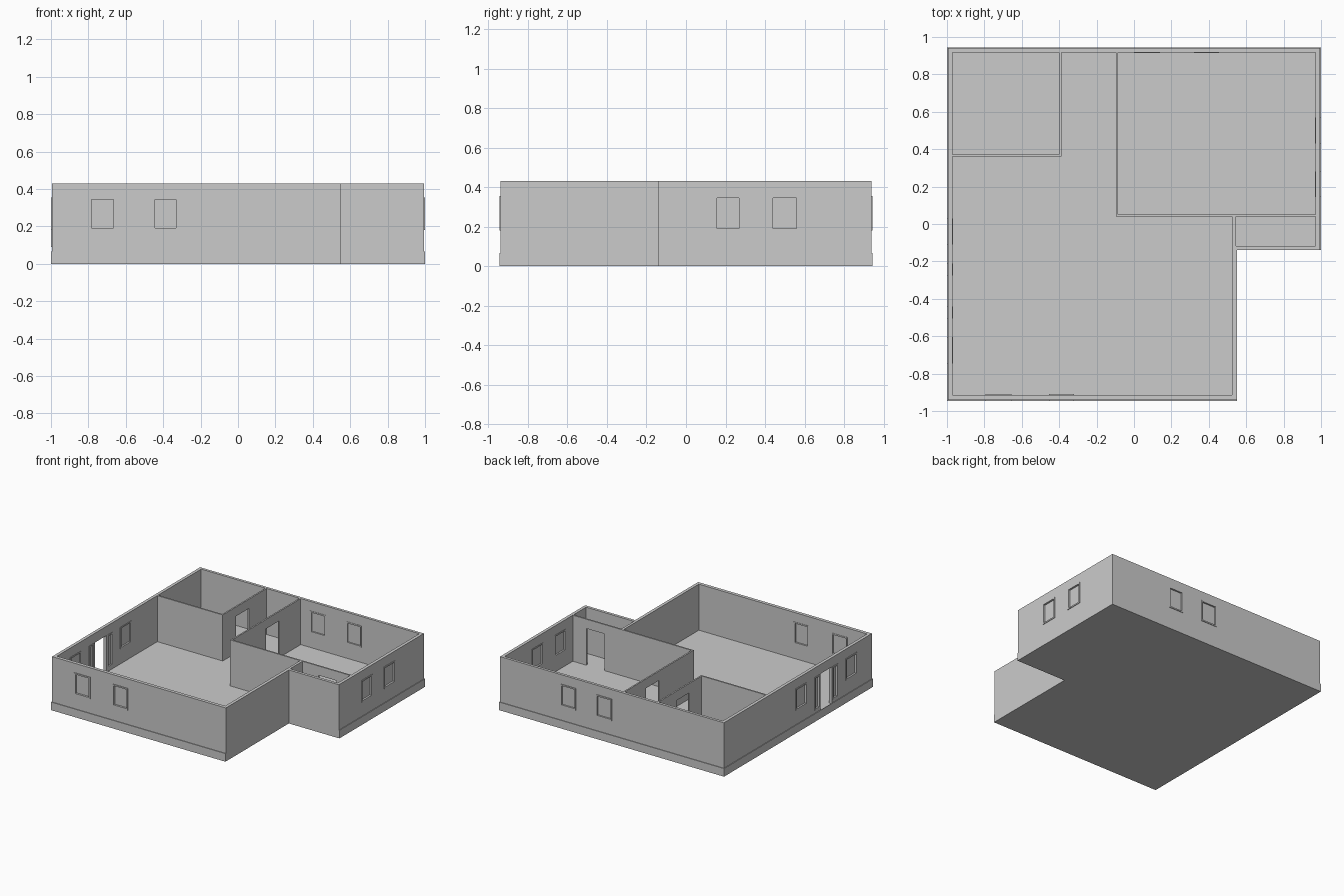
import bpy, bmesh

if "Cube" in bpy.data.objects:
    bpy.data.objects.remove(bpy.data.objects["Cube"])

H, FLOOR = 0.43, 0.06           # wall top, floor level
X, Y, LIP = 0.995, 0.94, 0.005  # outer wall faces, trim projection


def add_prism(bm, pts, z0, z1):
    face = bm.faces.new([bm.verts.new((x, y, z0)) for x, y in pts])
    ext = bmesh.ops.extrude_face_region(bm, geom=[face])
    for v in ext["geom"]:
        if isinstance(v, bmesh.types.BMVert):
            v.co.z = z1


def add_box(bm, x0, x1, y0, y1, z0, z1):
    add_prism(bm, [(x0, y0), (x1, y0), (x1, y1), (x0, y1)], z0, z1)


def finish(name, bm):
    bmesh.ops.recalc_face_normals(bm, faces=bm.faces)
    mesh = bpy.data.meshes.new(name)
    bm.to_mesh(mesh)
    bm.free()
    ob = bpy.data.objects.new(name, mesh)
    bpy.context.collection.objects.link(ob)
    return ob


# windows: wall, start, end, bottom, top
WZ = (0.18, 0.355)
windows = [("front", -0.795, -0.655, *WZ), ("front", -0.455, -0.32, *WZ),
           ("back", 0.0, 0.14, *WZ), ("back", 0.32, 0.455, *WZ),
           ("right", 0.145, 0.28, *WZ), ("right", 0.43, 0.57, *WZ),
           ("left", -0.11, 0.03, *WZ), ("left", -0.745, -0.605, *WZ),
           ("left", -0.275, -0.21, 0.09, 0.355),   # door sidelights
           ("left", -0.505, -0.44, 0.09, 0.355)]
# outer and inner faces of each outside wall
FACES = {"front": (-Y, -0.913), "back": (Y, 0.918),
         "left": (-X, -0.97), "right": (X, 0.97)}


def wall_box(bm, wall, a, b, z0, z1, d0, d1):
    lo, hi = sorted((d0, d1))
    if wall in ("front", "back"):
        add_box(bm, a, b, lo, hi, z0, z1)
    else:
        add_box(bm, lo, hi, a, b, z0, z1)


# house body: L-shaped block
bm = bmesh.new()
add_prism(bm, [(-X, -Y), (0.55, -Y), (0.55, -0.14), (X, -0.14), (X, Y), (-X, Y)], 0, H)
house = finish("house_walls_and_floor", bm)

# room hollows
bm = bmesh.new()
top = H + 0.1
add_prism(bm, [(-0.97, -0.913), (0.525, -0.913), (0.525, 0.04), (-0.097, 0.04),
               (-0.097, 0.918), (-0.388, 0.918), (-0.388, 0.36), (-0.97, 0.36)], FLOOR, top)
add_box(bm, -0.97, -0.40, 0.372, 0.918, FLOOR, top)
add_box(bm, -0.085, 0.97, 0.052, 0.918, FLOOR, top)
add_box(bm, 0.545, 0.97, -0.117, 0.04, FLOOR, top)
rooms = finish("room_cutter", bm)

# door and window openings
bm = bmesh.new()
add_box(bm, -0.43, -0.36, 0.53, 0.695, FLOOR, 0.355)
add_box(bm, -0.12, -0.06, 0.48, 0.645, FLOOR, 0.355)
add_box(bm, 0.69, 0.85, 0.02, 0.07, FLOOR, 0.355)
add_box(bm, -1.05, -0.94, -0.43, -0.285, FLOOR, 0.355)
for wall, a, b, z0, z1 in windows:
    out, inn = FACES[wall]
    s = 1 if out > 0 else -1
    wall_box(bm, wall, a + 0.004, b - 0.004, z0 + 0.004, z1 - 0.004,
             out + s * 0.03, inn - s * 0.03)
openings = finish("opening_cutter", bm)

for cutter in (rooms, openings):
    cutter.hide_render = True
    mod = house.modifiers.new(cutter.name, "BOOLEAN")
    mod.operation, mod.solver, mod.object = "DIFFERENCE", "EXACT", cutter
deps = bpy.context.evaluated_depsgraph_get()
house.data = bpy.data.meshes.new_from_object(house.evaluated_get(deps))
house.modifiers.clear()
for cutter in (rooms, openings):
    bpy.data.objects.remove(cutter)

# window frames with recessed panes
for i, (wall, a, b, z0, z1) in enumerate(windows):
    out, inn = FACES[wall]
    s = 1 if out > 0 else -1
    d0, d1, w = out + s * LIP, inn - s * 0.003, 0.011
    bm = bmesh.new()
    wall_box(bm, wall, a, a + w, z0, z1, d0, d1)
    wall_box(bm, wall, b - w, b, z0, z1, d0, d1)
    wall_box(bm, wall, a + w, b - w, z0, z0 + w, d0, d1)
    wall_box(bm, wall, a + w, b - w, z1 - w, z1, d0, d1)
    mid = (out + inn) / 2
    wall_box(bm, wall, a + w, b - w, z0 + w, z1 - w, mid - 0.003, mid + 0.003)
    finish(f"{wall}_window_{i}", bm)

# base skirting outside the four main walls
for wall, a, b in (("front", -X - LIP, 0.55), ("back", -X - LIP, X + LIP),
                   ("left", -Y, Y), ("right", -0.14, Y)):
    out = FACES[wall][0]
    bm = bmesh.new()
    wall_box(bm, wall, a, b, 0, 0.065, out, out + (LIP if out > 0 else -LIP))
    finish(f"{wall}_skirting", bm)
